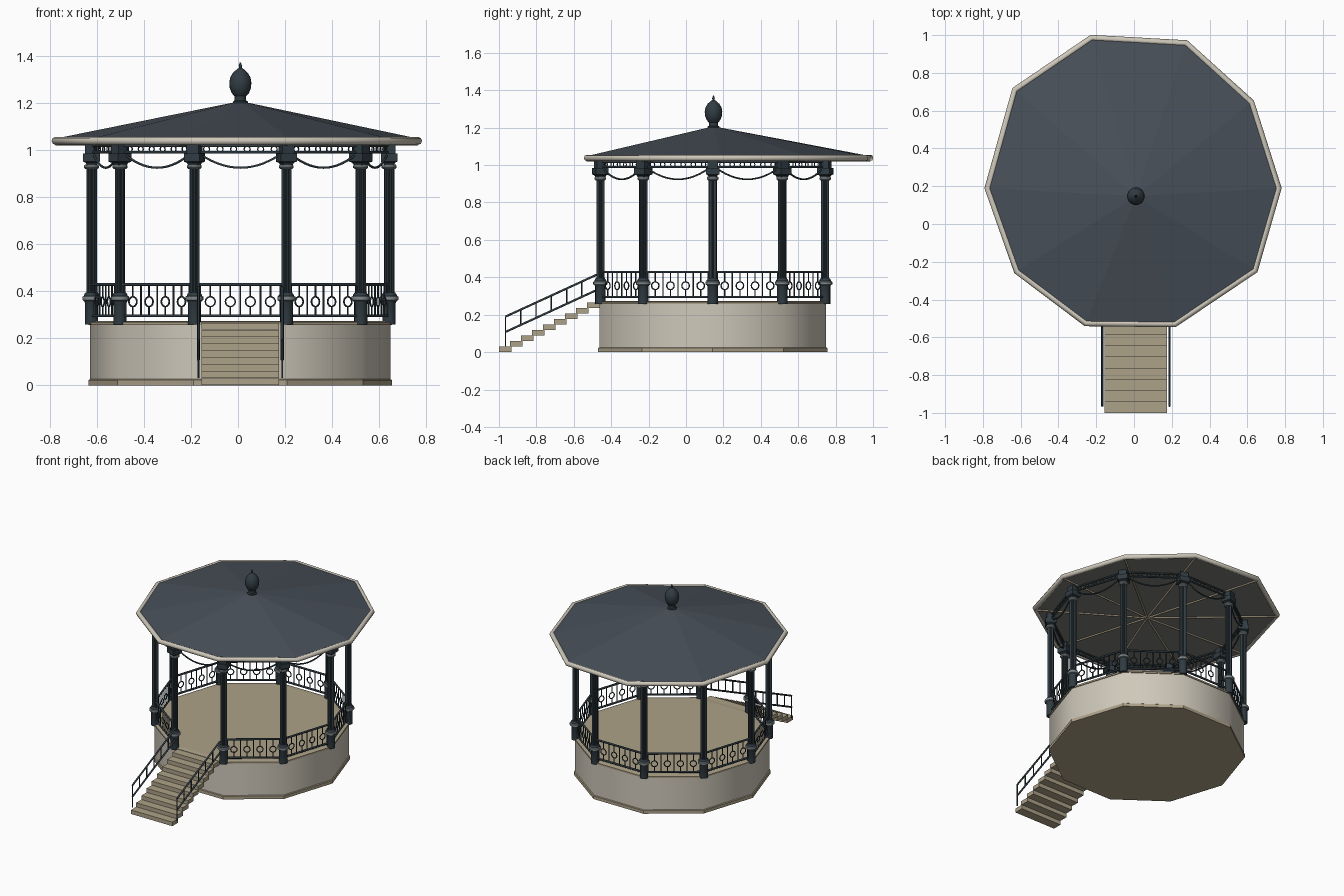
import bpy, bmesh
from math import sin, cos, pi, tau
from mathutils import Vector

if "Cube" in bpy.data.objects:
    bpy.data.objects.remove(bpy.data.objects["Cube"])

C = Vector((0.01, 0.143, 0))      # centre of the pavilion
N = 10


def mat(name, r, g, b):
    m = bpy.data.materials.new(name)
    m.diffuse_color = (r, g, b, 1)
    m.use_nodes = True
    m.node_tree.nodes["Principled BSDF"].inputs["Base Color"].default_value = m.diffuse_color
    return m


IRON = mat("dark_iron", 0.03, 0.045, 0.055)
BAND = mat("band_grey", 0.22, 0.25, 0.26)
SLATE = mat("slate", 0.065, 0.08, 0.1)
CREAM = mat("cream", 0.62, 0.58, 0.49)
TAN = mat("tan", 0.42, 0.36, 0.25)
CEIL = mat("ceiling_grey", 0.2, 0.2, 0.18)


def finish(bm, name, m, smooth=None):
    bmesh.ops.recalc_face_normals(bm, faces=bm.faces)
    me = bpy.data.meshes.new(name)
    bm.to_mesh(me)
    bm.free()
    ob = bpy.data.objects.new(name, me)
    bpy.context.collection.objects.link(ob)
    me.materials.append(m)
    if smooth:
        bpy.ops.object.select_all(action='DESELECT')
        ob.select_set(True)
        bpy.context.view_layer.objects.active = ob
        bpy.ops.object.shade_smooth_by_angle(angle=smooth)
    return ob


def lathe(bm, profile, n, at, flute=1.0, start=0.0):
    """Stack of rings; flute < 1 pulls in every other vertex."""
    rings = []
    for r, z in profile:
        ring = []
        for i in range(n):
            k = r * (flute if i % 2 else 1)
            a = start + tau * i / n
            ring.append(bm.verts.new((at[0] + k * cos(a), at[1] + k * sin(a), z)))
        rings.append(ring)
    for a, b in zip(rings, rings[1:]):
        for i in range(n):
            j = (i + 1) % n
            bm.faces.new((a[i], a[j], b[j], b[i]))
    bm.faces.new(rings[0][::-1])
    bm.faces.new(rings[-1])


def lathe_obj(name, profile, n, places, m, smooth=None, flute=1.0, turn=0.0):
    bm = bmesh.new()
    for k, p in enumerate(places):
        lathe(bm, profile, n, p, flute, turn + tau * k / N)
    return finish(bm, name, m, smooth)


def bars(name, paths, r, m, res=1):
    """Round bars along (points, closed) paths, turned into a mesh."""
    cu = bpy.data.curves.new(name, 'CURVE')
    cu.dimensions = '3D'
    cu.bevel_depth, cu.bevel_resolution, cu.use_fill_caps = r, res, True
    for pts, closed in paths:
        s = cu.splines.new('POLY')
        s.points.add(len(pts) - 1)
        for p, q in zip(s.points, pts):
            p.co = (*q, 1)
        s.use_cyclic_u = closed
    cu.materials.append(m)
    ob = bpy.data.objects.new(name, cu)
    bpy.context.collection.objects.link(ob)
    bpy.ops.object.select_all(action='DESELECT')
    ob.select_set(True)
    bpy.context.view_layer.objects.active = ob
    bpy.ops.object.convert(target='MESH')
    return bpy.context.object


def corner(i, r, z=0.0):
    a = tau * i / N
    return C + Vector((r * cos(a), r * sin(a), z))


def circle(c, along, r, n=14):
    return ([c + along * r * cos(tau * i / n) + Vector((0, 0, r * sin(tau * i / n)))
             for i in range(n)], True)


# Ten-sided base, plinth and deck
lathe_obj("base_wall", [(0.638, 0.02), (0.638, 0.258)], N, [C], CREAM, 0.7)
lathe_obj("base_plinth", [(0.644, 0), (0.644, 0.022), (0.638, 0.026)], N, [C], TAN)
lathe_obj("deck", [(0.644, 0.257), (0.644, 0.268), (0.61, 0.272)], N, [C], TAN)

# Columns
posts = [corner(i, 0.632) for i in range(N)]
lathe_obj("column_pedestals", [(0.028, 0.258), (0.028, 0.35), (0.033, 0.36), (0.033, 0.383),
                               (0.025, 0.395)], 12, posts, IRON, 0.6)
lathe_obj("column_bands", [(0.032, 0.358), (0.039, 0.362), (0.039, 0.376), (0.032, 0.38)],
          12, posts, BAND, 0.6)
lathe_obj("column_shafts", [(0.022, 0.38), (0.022, 0.93)], 24, posts, IRON, flute=0.82)
lathe_obj("capital_bands", [(0.025, 0.918), (0.032, 0.924), (0.032, 0.932), (0.027, 0.938)],
          12, posts, BAND, 0.6)
lathe_obj("capitals", [(0.026, 0.93), (0.036, 0.945), (0.05, 0.95), (0.05, 0.985),
                       (0.038, 0.985), (0.038, 1.022)], 4, posts, IRON, turn=pi / 4)

# Railings (all sides but the front), frieze and swags
rails, balusters, frieze, rings, swags = [], [], [], [], []
Z = Vector((0, 0, 1))
for i in range(N):
    a, b = posts[i], posts[(i + 1) % N]
    d = (b - a).normalized()
    for z in (0.99, 1.017):
        frieze.append(([a + Z * z, b + Z * z], False))
    for k in range(6):
        rings.append(circle(a.lerp(b, (k + 0.9) / 6.8) + Z * 1.003, d, 0.013, 10))
    swags.append(([a.lerp(b, 0.06 + 0.88 * t / 14)
                   + Z * (0.924 + 0.058 * (t / 7 - 1) ** 2) for t in range(15)], False))
    if i == 7:
        continue
    for z in (0.295, 0.428):
        rails.append(([a + Z * z, b + Z * z], False))
    a2, b2 = a + d * 0.025, b - d * 0.025
    for k in range(5):
        p = a2.lerp(b2, k / 4)
        balusters.append(([p + Z * 0.295, p + Z * 0.428], False))
    for k in range(4):
        p = a2.lerp(b2, (k + 0.5) / 4)
        balusters.append(circle(p + Z * 0.355, d, 0.021))
        balusters.append(([p + Z * 0.376, p + Z * 0.428], False))
        balusters.append(([p + Z * 0.295, p + Z * 0.334], False))
bars("railing_rails", rails, 0.007, IRON)
bars("railing_balusters", balusters, 0.0037, IRON)
bars("frieze_bars", frieze, 0.006, IRON)
bars("frieze_rings", rings, 0.003, IRON)
bars("swags", swags, 0.005, IRON)

# Roof, slightly uneven ten-sided outline
eave = [(0.765, 0.19), (0.62, 0.645), (0.275, 0.957), (-0.225, 0.985), (-0.63, 0.71),
        (-0.775, 0.19), (-0.62, -0.25), (-0.255, -0.525), (0.215, -0.53), (0.64, -0.245)]
apex = Vector((0.01, 0.147, 1.207))
bm = bmesh.new()
top = bm.verts.new(apex)
ring = [bm.verts.new((x, y, 1.048)) for x, y in eave]
for i in range(N):
    bm.faces.new((ring[i], ring[(i + 1) % N], top))
bm.faces.new(ring[::-1])
finish(bm, "roof", SLATE)
bm = bmesh.new()
low = [bm.verts.new((x, y, 1.026)) for x, y in eave]
high = [bm.verts.new((x, y, 1.046)) for x, y in eave]
bm.faces.new(low[::-1])
bm.faces.new(high)
for i in range(N):
    j = (i + 1) % N
    bm.faces.new((low[i], low[j], high[j], high[i]))
finish(bm, "ceiling", CEIL)
bars("eave_trim", [([Vector((x, y, 1.038)) for x, y in eave], True)], 0.017, CREAM, 2)
bars("ceiling_ribs", [([Vector((apex.x, apex.y, 1.025)), Vector((x, y, 1.025))], False)
                      for x, y in eave], 0.007, TAN)

# Finial
lathe_obj("finial", [(0.032, 1.192), (0.032, 1.205), (0.025, 1.21), (0.025, 1.228),
                     (0.036, 1.24), (0.045, 1.262), (0.047, 1.285), (0.043, 1.308),
                     (0.031, 1.328), (0.014, 1.343), (0.006, 1.348), (0.007, 1.358),
                     (0.002, 1.372)], 20, [apex], IRON, 0.7)

# Stairs: nine thin treads
bm = bmesh.new()
run, rise = 0.059, 0.0295
for k in range(9):
    g = bmesh.ops.create_cube(bm, size=1)["verts"]
    bmesh.ops.scale(bm, verts=g, vec=(0.33, 0.066, rise * 0.98))
    bmesh.ops.translate(bm, verts=g, vec=(0.01, -0.967 + run * k, rise * (k + 0.5)))
finish(bm, "stair_treads", TAN)

# Stair handrails on both sides
hand, uprights = [], []
for x in (-0.168, 0.188):
    for z0, z1 in ((0.19, 0.415), (0.108, 0.333)):
        hand.append(([Vector((x, -0.965, z0)), Vector((x, -0.475, z1))], False))
    for k in range(6):
        t = k / 6
        y, zt = -0.965 + 0.49 * t, 0.19 + 0.225 * t
        foot = 0.03 if k == 0 else zt - 0.082
        uprights.append(([Vector((x, y, foot)), Vector((x, y, zt))], False))
bars("stair_handrails", hand, 0.0065, IRON)
bars("stair_uprights", uprights, 0.004, IRON)
